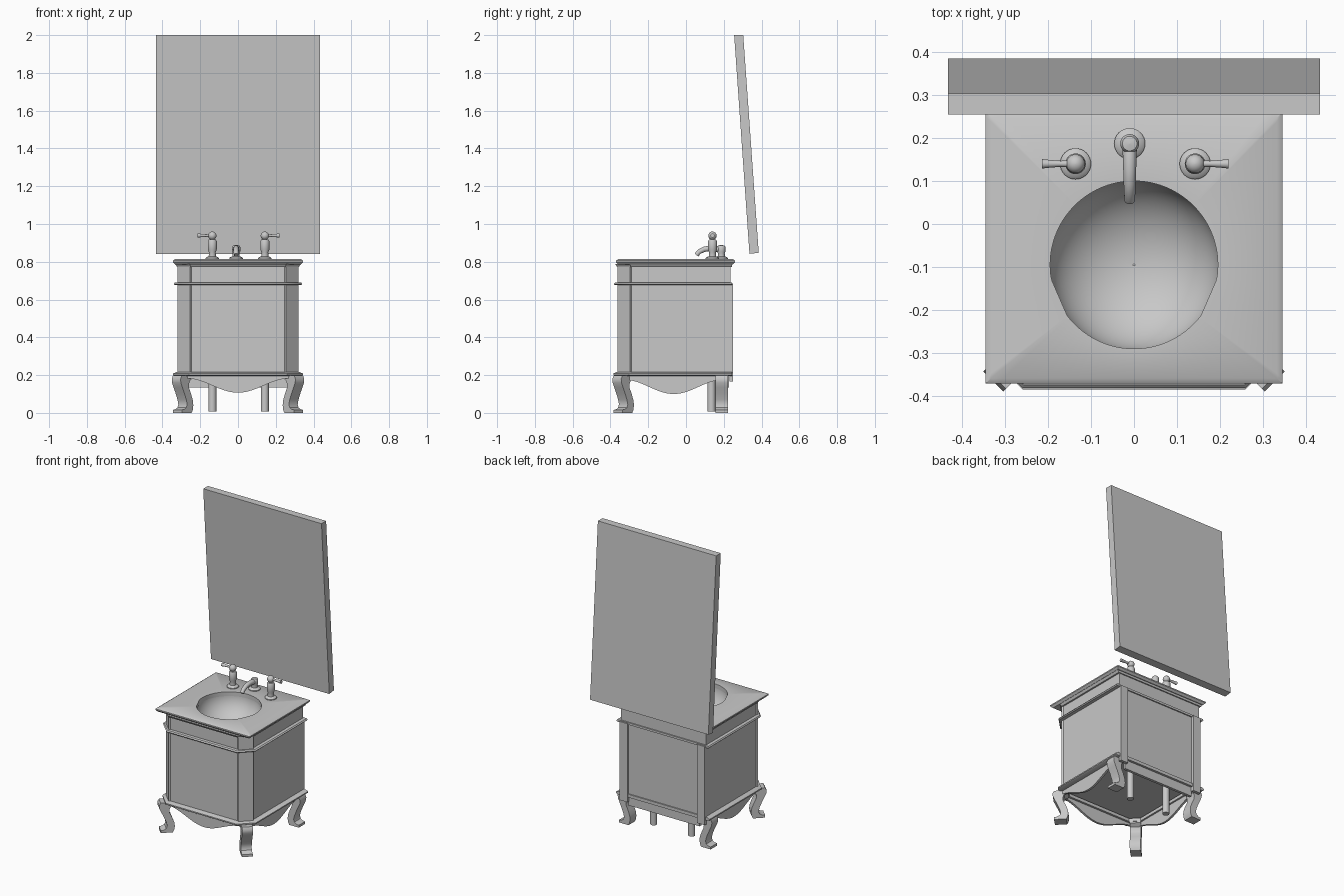
import bpy, bmesh
from math import sin, cos, pi, radians, atan2
from mathutils import Vector, Matrix

if "Cube" in bpy.data.objects:
    bpy.data.objects.remove(bpy.data.objects["Cube"])

grey = bpy.data.materials.new("plain_grey")
grey.diffuse_color = (0.58, 0.58, 0.58, 1)
grey.use_nodes = True
grey.node_tree.nodes["Principled BSDF"].inputs["Base Color"].default_value = grey.diffuse_color


def skin(name, rings, caps=True, loop=False, flip=False):
    """Join rings of equal point count into one surface."""
    bm = bmesh.new()
    vs = [[bm.verts.new(p) for p in r] for r in rings]
    n = len(vs[0])
    pairs = list(zip(vs, vs[1:])) + ([(vs[-1], vs[0])] if loop else [])
    for a, b in pairs:
        for i in range(n):
            j = (i + 1) % n
            bm.faces.new((a[i], a[j], b[j], b[i]))
    if caps and not loop:
        bm.faces.new(vs[0])
        bm.faces.new(vs[-1])
    bmesh.ops.recalc_face_normals(bm, faces=bm.faces[:])
    if flip:
        bmesh.ops.reverse_faces(bm, faces=bm.faces[:])
    me = bpy.data.meshes.new(name)
    bm.to_mesh(me)
    bm.free()
    me.materials.append(grey)
    ob = bpy.data.objects.new(name, me)
    bpy.context.collection.objects.link(ob)
    bpy.ops.object.select_all(action='DESELECT')
    ob.select_set(True)
    bpy.context.view_layer.objects.active = ob
    bpy.ops.object.shade_smooth_by_angle(angle=radians(35))
    return ob


def prism(name, pts, depth, loc=(0, 0, 0), turn=0):
    """Profile (u, z) extruded along local y, turned about z."""
    m = Matrix.Translation(loc) @ Matrix.Rotation(radians(turn), 4, 'Z')
    skin(name, [[m @ Vector((u, s * depth / 2, z)) for u, z in pts] for s in (-1, 1)])


def box(name, x0, x1, y0, y1, z0, z1):
    prism(name, [(x0, z0), (x1, z0), (x1, z1), (x0, z1)], y1 - y0, (0, (y0 + y1) / 2, 0))


def lathe(name, prof, x, y, n=32, **kw):
    skin(name, [[(x + r * cos(2 * pi * i / n), y + r * sin(2 * pi * i / n), z)
                 for i in range(n)] for r, z in prof], **kw)


def tube(name, pts, radii, n=20):
    pts = [Vector(p) for p in pts]
    rings = []
    for i, p in enumerate(pts):
        t = pts[min(i + 1, len(pts) - 1)] - pts[max(i - 1, 0)]
        q = t.to_track_quat('Z', 'Y')
        rings.append([p + q @ Vector((radii[i] * cos(2 * pi * k / n),
                                      radii[i] * sin(2 * pi * k / n), 0)) for k in range(n)])
    skin(name, rings)


def outline(off, z):
    """Cabinet plan with two chamfered front corners."""
    w, f, b = 0.312 + off, -0.354 - off, 0.235 + max(0, min(off, 0.008))
    if off < 0:
        b += off
    c = 0.066 + off * 0.586
    return [(-w, b, z), (-w, f + c, z), (-w + c, f, z),
            (w - c, f, z), (w, f + c, z), (w, b, z)]


def moulding(name, prof):
    skin(name, [outline(o, z) for o, z in prof], loop=True)


# leaning mirror
prism("mirror", [(0.255, 2.0), (0.303, 2.0), (0.385, 0.848), (0.336, 0.842)], 0.866, turn=90)

# cabinet shell, floor and mouldings
skin("cabinet_body", [outline(0, 0.2), outline(0, 0.787)], caps=False)
skin("cabinet_floor", [outline(-0.001, 0.225), outline(-0.001, 0.235)])
moulding("middle_moulding", [(-0.01, 0.676), (0.022, 0.676), (0.028, 0.683), (0.022, 0.69), (-0.01, 0.69)])
moulding("base_moulding", [(-0.03, 0.195), (0.022, 0.195), (0.031, 0.201), (0.031, 0.209),
                           (0.014, 0.216), (-0.03, 0.216)])
moulding("top_moulding", [(-0.01, 0.772), (0.01, 0.772), (0.02, 0.787), (-0.01, 0.787)])

# angled front posts and flat back posts
for s, side in ((-1, "left"), (1, "right")):
    prism(side + "_front_post", [(-0.046, 0.2), (0.046, 0.2), (0.046, 0.786), (-0.046, 0.786)],
          0.024, (s * 0.279, -0.321, 0), 45 * s)
    a, b = sorted((s * 0.255, s * 0.312))
    box(side + "_back_post", a, b, 0.23, 0.25, 0.165, 0.685)
box("back_rail", -0.26, 0.26, 0.21, 0.228, 0.135, 0.2)


# scalloped aprons
def apron(name, half, low, loc, turn):
    n = 32
    low_edge = []
    for i in range(n + 1):
        t = -1 + 2 * i / n
        low_edge.append((t * half, low + 0.0375 * (1 - cos(pi * t))))
    prism(name, low_edge + [(half, 0.2), (-half, 0.2)], 0.014, loc, turn)


apron("front_apron", 0.27, 0.107, (0, -0.345, 0), 0)
for s, side in ((-1, "left"), (1, "right")):
    apron(side + "_apron", 0.26, 0.1, (s * 0.3, -0.065, 0), 90)

# curved legs: the front pair stands diagonally
LEG = [(0.036, 0.198), (0.045, 0.18), (0.043, 0.16), (0.032, 0.135), (0.018, 0.105), (0.004, 0.07),
       (-0.002, 0.045), (0.004, 0.028), (0.02, 0.018), (0.036, 0.016), (0.036, 0), (-0.034, 0),
       (-0.042, 0.016), (-0.046, 0.04), (-0.043, 0.065), (-0.03, 0.1), (-0.016, 0.13),
       (-0.014, 0.15), (-0.022, 0.17), (-0.045, 0.185), (-0.045, 0.198)]
for s, side in ((-1, "left"), (1, "right")):
    prism(side + "_back_leg", LEG, 0.066, (s * 0.3, 0.189, 0), 0 if s > 0 else 180)
    prism(side + "_front_leg", [(u * 1.05, z) for u, z in LEG], 0.066,
          (s * 0.294, -0.333, 0), -45 if s > 0 else -135)

# countertop with a round opening that is cut flat at two places
CY, R = -0.095, 0.195
HX, Y0, Y1 = 0.345, -0.371, 0.26
MY, HY = (Y0 + Y1) / 2, (Y1 - Y0) / 2
angles = [2 * pi * i / 96 for i in range(96)]
angles += [atan2(y - CY, x) % (2 * pi) for x in (-HX, HX) for y in (Y0, Y1)]
angles.sort()


def hole(z):
    pts = []
    for a in angles:
        r = R
        for mid in (203.5, 336.5):
            d = a - radians(mid)
            if abs(d) < radians(13.5):
                r = R * cos(radians(13.5)) / cos(d)
        pts.append((r * cos(a), CY + r * sin(a), z))
    return pts


def edge(off, z):
    pts = []
    for a in angles:
        c, s = cos(a), sin(a)
        t = min(HX / max(abs(c), 1e-6), ((Y1 if s > 0 else Y0) - CY) / (s if abs(s) > 1e-6 else 1e-6)
                if abs(s) > 1e-6 else 9)
        x, y = t * c, CY + t * s
        pts.append((x * (1 + off / HX), MY + (y - MY) * (1 + off / HY), z))
    return pts


skin("countertop", [hole(0.814), edge(-0.012, 0.814), edge(0, 0.806), edge(0, 0.798),
                    edge(-0.012, 0.786), hole(0.786)], loop=True)

# basin
N = 16
lathe("basin", [(max(0.002, 0.198 * cos(pi / 2 * i / N)), 0.795 - 0.16 * sin(pi / 2 * i / N))
                for i in range(N + 1)], 0, CY, n=64, caps=False, flip=True)

# tap handles with side levers, and the supply pipes beneath
ball = [(max(0.001, 0.022 * cos(radians(d))), 0.938 + 0.022 * sin(radians(d)))
        for d in range(-60, 91, 15)]
for x, s, side in ((-0.136, -1, "left"), (0.142, 1, "right")):
    lathe(side + "_tap", [(0.036, 0.812), (0.036, 0.819), (0.03, 0.825), (0.019, 0.829),
                          (0.018, 0.85), (0.024, 0.865), (0.024, 0.908), (0.019, 0.917)] + ball, x, 0.14)
    tube(side + "_lever", [(x + s * d, 0.14, 0.939) for d in (0.01, 0.035, 0.06, 0.078)],
         [0.008, 0.007, 0.009, 0.011])
    lathe(side + "_pipe", [(0.021, 0.008), (0.021, 0.3)], x, 0.135, n=24)

# spout
SX = -0.01
lathe("spout_base", [(0.036, 0.812), (0.036, 0.819), (0.03, 0.825), (0.019, 0.829), (0.018, 0.845),
                     (0.022, 0.855), (0.022, 0.878), (0.017, 0.886), (0.001, 0.889)], SX, 0.187)
tube("spout", [(SX, 0.185, 0.864), (SX, 0.155, 0.87), (SX, 0.125, 0.871), (SX, 0.095, 0.866),
               (SX, 0.07, 0.853), (SX, 0.055, 0.836)], [0.017, 0.016, 0.015, 0.014, 0.013, 0.012])
